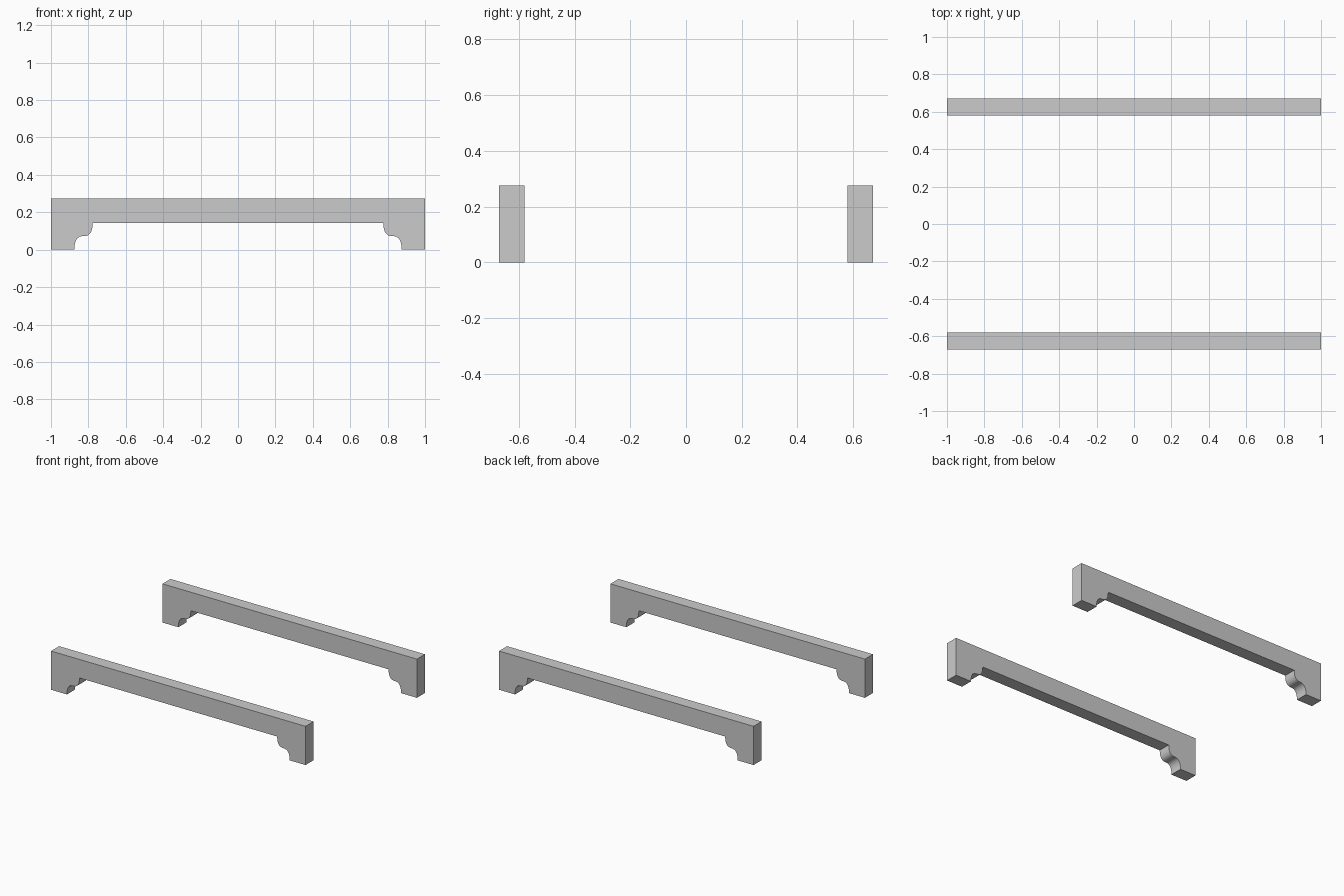
import bpy, bmesh, math

if "Cube" in bpy.data.objects:
    bpy.data.objects.remove(bpy.data.objects["Cube"])

H, ZU = 0.275, 0.143             # rail height, underside of the span
FOOT, MID, SPAN = 0.875, 0.826, 0.777
ZM = 0.073
Y_IN, Y_OUT = 0.58, 0.67
STEPS = 8


def rounded(cx, cz, rx, rz, a0, a1):
    """Slightly squared quarter curve between two angles in degrees."""
    pts = []
    for i in range(STEPS + 1):
        a = math.radians(a0 + (a1 - a0) * i / STEPS)
        c, s = math.cos(a), math.sin(a)
        pts.append((cx + rx * math.copysign(abs(c) ** 0.8, c),
                    cz + rz * math.copysign(abs(s) ** 0.8, s)))
    return pts


# Right half outline: top corner, foot, then the S-shaped bracket curve
half = [(1, H), (1, 0)]
half += rounded(MID, 0, FOOT - MID, ZM, 0, 90)
half += rounded(MID, ZU, SPAN - MID, ZU - ZM, -90, 0)[1:]
profile = half + [(-x, z) for x, z in reversed(half)]


def make_rail(name, y0, y1):
    bm = bmesh.new()
    face = bm.faces.new([bm.verts.new((x, y0, z)) for x, z in profile])
    ext = bmesh.ops.extrude_face_region(bm, geom=[face], use_keep_orig=True)
    verts = [g for g in ext["geom"] if isinstance(g, bmesh.types.BMVert)]
    bmesh.ops.translate(bm, verts=verts, vec=(0, y1 - y0, 0))
    bmesh.ops.recalc_face_normals(bm, faces=bm.faces)
    mesh = bpy.data.meshes.new(name)
    bm.to_mesh(mesh)
    bm.free()
    ob = bpy.data.objects.new(name, mesh)
    bpy.context.collection.objects.link(ob)
    bpy.ops.object.select_all(action='DESELECT')
    bpy.context.view_layer.objects.active = ob
    ob.select_set(True)
    bpy.ops.object.shade_smooth_by_angle(angle=math.radians(30))


# Two matching rails
make_rail("front_rail", -Y_OUT, -Y_IN)
make_rail("back_rail", Y_IN, Y_OUT)
